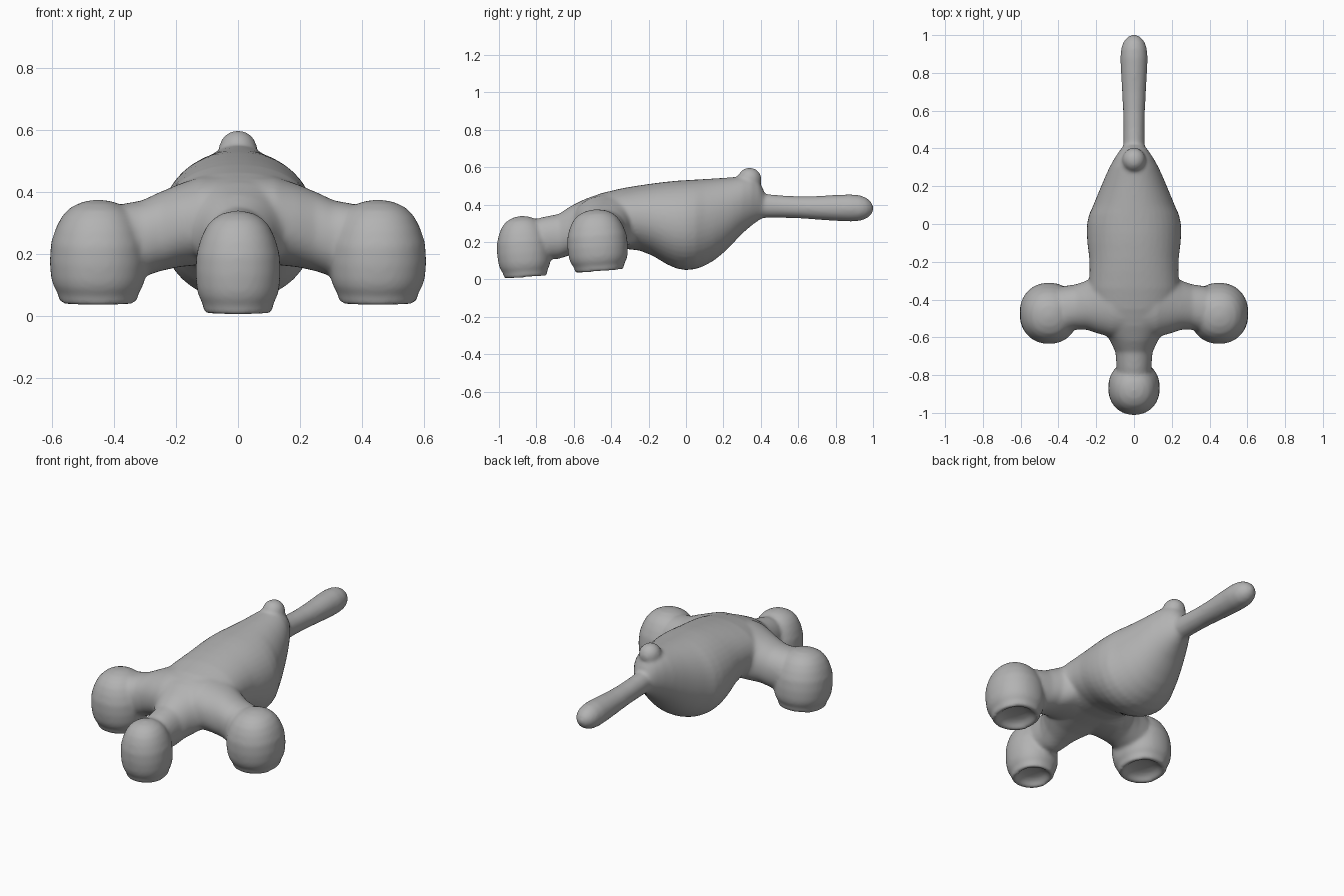
import bpy, bmesh, math
from mathutils import Matrix, Vector

if "Cube" in bpy.data.objects:
    bpy.data.objects.remove(bpy.data.objects["Cube"])

SEG = 40
bm = bmesh.new()


def loft(rings):
    """Skin a list of closed rings and cap both ends."""
    loops = [[bm.verts.new(p) for p in ring] for ring in rings]
    for a, b in zip(loops, loops[1:]):
        for i in range(SEG):
            j = (i + 1) % SEG
            bm.faces.new((a[i], a[j], b[j], b[i]))
    bm.faces.new(loops[0][::-1])
    bm.faces.new(loops[-1])


def oval(power=2.0):
    """Unit superellipse points."""
    pts = []
    for i in range(SEG):
        t = 2 * math.pi * i / SEG
        c, s = math.cos(t), math.sin(t)
        pts.append((math.copysign(abs(c) ** (2 / power), c),
                    math.copysign(abs(s) ** (2 / power), s)))
    return pts


def along_y(sections, power=2.0):
    """Sections: (y, bottom z, top z, half width)."""
    loft([[(w * c, y, (lo + hi) / 2 + (hi - lo) / 2 * s) for c, s in oval(power)]
          for y, lo, hi, w in sections])


def along_x(sections, side):
    """Sections: (x, bottom z, top z, front y, back y)."""
    loft([[(side * x, (f + b) / 2 + (b - f) / 2 * c, (lo + hi) / 2 + (hi - lo) / 2 * s)
           for c, s in oval(2.2)] for x, lo, hi, f, b in sections])


def pod(x, y, z, rx, ry, height, tilt):
    """Domed pod with a stepped rim and a hollow underside."""
    profile = [(.12, .05), (.11, .3), (.08, .5), (.03, .62), (0, .67), (0, .78), (.03, .81),
               (.09, .83), (.12, .87), (.17, .93), (.25, .975), (.40, 1), (.58, .975),
               (.73, .87), (.84, .745), (.92, .58), (.975, .34), (1, .04)]
    turn = Matrix.Rotation(math.radians(tilt), 3, 'X')
    loft([[Vector((x, y, z)) + turn @ Vector((rx * r * c, ry * r * s, height * h))
           for c, s in oval(2.15)] for h, r in profile])


# main body, running from the front neck to the rear wall
along_y([(-.88, .12, .30, .08), (-.76, .11, .335, .092), (-.68, .11, .35, .098),
         (-.62, .13, .39, .125), (-.54, .15, .43, .18), (-.45, .16, .462, .23),
         (-.34, .165, .488, .24), (-.25, .155, .503, .235), (-.18, .128, .513, .237),
         (-.1, .08, .523, .247), (-.05, .058, .528, .25), (0, .05, .531, .249),
         (.05, .055, .534, .238), (.1, .073, .537, .215), (.15, .102, .54, .195),
         (.2, .142, .543, .174), (.25, .192, .547, .153), (.3, .245, .552, .13),
         (.35, .288, .55, .102), (.39, .317, .525, .075), (.415, .33, .48, .055)], 2.1)

# tail handle
along_y([(.33, .33, .47, .065), (.42, .33, .458, .056), (.5, .33, .45, .056),
         (.6, .327, .445, .058), (.7, .32, .446, .063), (.8, .313, .452, .069),
         (.88, .31, .455, .072), (.93, .313, .45, .068), (.965, .325, .437, .056),
         (.99, .345, .415, .035), (1.002, .37, .39, .01)])

# top knob
bmesh.ops.create_uvsphere(bm, u_segments=SEG, v_segments=20, radius=1,
                          matrix=Matrix.Translation((0, .34, .535)) @ Matrix.Diagonal((.062, .064, .063, 1)))

# side arms and pods
for side in (-1, 1):
    along_x([(0, .18, .46, -.6, -.2), (.12, .165, .45, -.6, -.22), (.19, .158, .425, -.58, -.25),
             (.25, .145, .4, -.56, -.3), (.31, .125, .372, -.56, -.32),
             (.38, .11, .36, -.58, -.33), (.45, .14, .33, -.56, -.36)], side)
    pod(side * .45, -.462, .043, .156, .162, .333, 4.5)

# front pod
pod(0, -.857, .011, .137, .143, .33, 4.5)

bmesh.ops.recalc_face_normals(bm, faces=bm.faces)
mesh = bpy.data.meshes.new("hull")
bm.to_mesh(mesh)
bm.free()
hull = bpy.data.objects.new("hull", mesh)
bpy.context.collection.objects.link(hull)

# one plain grey
grey = bpy.data.materials.new("grey")
grey.diffuse_color = (.45, .45, .45, 1)
grey.use_nodes = True
grey.node_tree.nodes["Principled BSDF"].inputs["Base Color"].default_value = grey.diffuse_color
mesh.materials.append(grey)

# fuse the parts into one skin and soften the joints
fuse = hull.modifiers.new("fuse", 'REMESH')
fuse.mode = 'VOXEL'
fuse.voxel_size = .01
fuse.use_smooth_shade = True
soften = hull.modifiers.new("soften", 'SMOOTH')
soften.factor = .5
soften.iterations = 9
